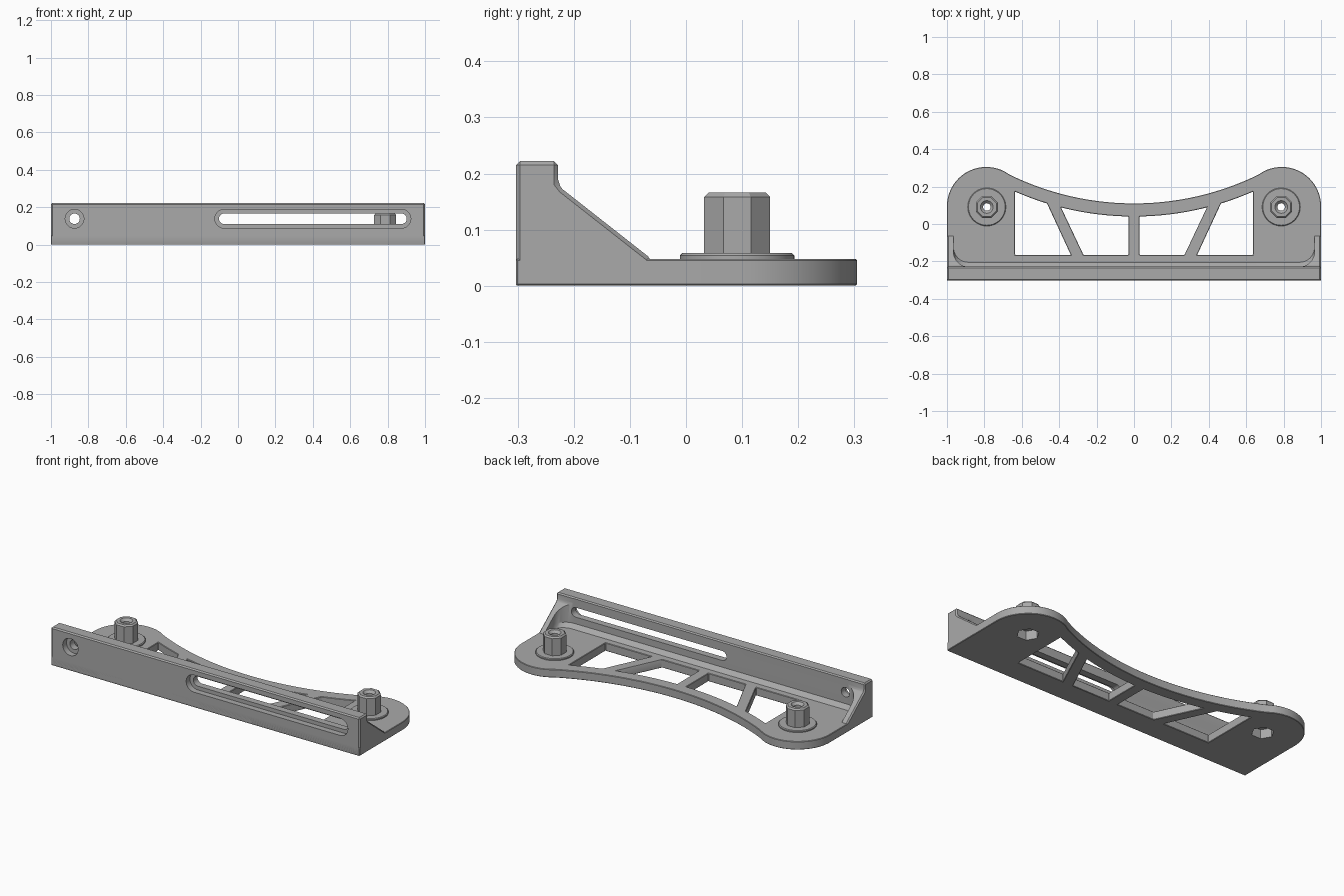
import bpy, bmesh
from math import sin, cos, pi, sqrt, atan2

if "Cube" in bpy.data.objects:
    bpy.data.objects.remove(bpy.data.objects["Cube"])

grey = bpy.data.materials.new("plain grey")
grey.use_nodes = True
grey.diffuse_color = (0.4, 0.4, 0.4, 1)
grey.node_tree.nodes["Principled BSDF"].inputs["Base Color"].default_value = (0.4, 0.4, 0.4, 1)


def loft(name, rings):
    """Closed solid through rings that have equal point counts."""
    bm = bmesh.new()
    vs = [[bm.verts.new(p) for p in ring] for ring in rings]
    n = len(vs[0])
    bm.faces.new(vs[0])
    bm.faces.new(vs[-1])
    for a, b in zip(vs, vs[1:]):
        for i in range(n):
            j = (i + 1) % n
            bm.faces.new((a[i], a[j], b[j], b[i]))
    bmesh.ops.recalc_face_normals(bm, faces=bm.faces)
    me = bpy.data.meshes.new(name)
    bm.to_mesh(me)
    bm.free()
    me.materials.append(grey)
    ob = bpy.data.objects.new(name, me)
    bpy.context.collection.objects.link(ob)
    return ob


def prism(name, pts, lo, hi, axis="z"):
    place = {"x": lambda p, h: (h, p[0], p[1]),
             "y": lambda p, h: (p[0], h, p[1]),
             "z": lambda p, h: (p[0], p[1], h)}[axis]
    return loft(name, [[place(p, h) for p in pts] for h in (lo, hi)])


def arc(cx, cy, r, a0, a1, n):
    return [(cx + r * cos(a0 + (a1 - a0) * i / n), cy + r * sin(a0 + (a1 - a0) * i / n))
            for i in range(n + 1)]


def polygon(cx, cy, r, n, turn=0.0):
    return arc(cx, cy, r, turn, turn + 2 * pi, n)[:-1]


def stacked(name, cx, cy, n, levels, turn=0.0):
    """Turned part from (radius, height) levels."""
    return loft(name, [[(x, y, z) for x, y in polygon(cx, cy, r, n, turn)] for r, z in levels])


def apply_modifier(ob, mod):
    bpy.context.view_layer.objects.active = ob
    bpy.ops.object.modifier_apply(modifier=mod.name)


def boolean(ob, other, operation="DIFFERENCE"):
    mod = ob.modifiers.new("boolean", "BOOLEAN")
    mod.operation, mod.object, mod.solver = operation, other, "EXACT"
    apply_modifier(ob, mod)
    bpy.data.objects.remove(other)


def chamfer(ob, width):
    mod = ob.modifiers.new("chamfer", "BEVEL")
    mod.width, mod.segments = width, 1
    mod.limit_method, mod.angle_limit = "ANGLE", 0.5
    apply_modifier(ob, mod)


# Key sizes
FRONT, WALL_BACK, FLOOR = -0.303, -0.228, 0.048
LX, LY, LR = 0.79, 0.095, 0.208      # rounded ear
ARC_R = 1.514                        # concave rear edge
ARC_Y = 0.11 + ARC_R
EDGE = 0.007

# Base plate: two ears joined by a concave rear edge
touch = atan2(ARC_Y - LY, -LX)
half = arc(LX, LY, LR + 0.002, 0, touch, 20)
half = [(min(x, 1.0), y) for x, y in half]
span = atan2(LX, ARC_Y - LY)
rear = arc(0, ARC_Y, ARC_R, -pi / 2 + span, -pi / 2 - span, 40)[1:-1]
outline = [(1, FRONT)] + half + rear + [(-x, y) for x, y in reversed(half)] + [(-1, FRONT)]
plate = prism("base_plate", outline, 0, FLOOR)

# Truss windows, mirrored left and right
WR = ARC_R + 0.07
for side in (1, -1):
    for t0, t1, b0, b1 in ((0.03, 0.39, 0.03, 0.27), (0.465, 0.637, 0.338, 0.637)):
        top = []
        for i in range(13):
            x = t1 + (t0 - t1) * i / 12
            top.append((side * x, ARC_Y - sqrt(WR * WR - x * x)))
        window = [(side * b0, -0.165), (side * b1, -0.165)] + top
        boolean(plate, prism("window_cutter", window, -0.1, 0.2))
chamfer(plate, EDGE)

# Front wall and sloping end gussets
profile = [(FRONT, 0), (FRONT, 0.222), (WALL_BACK, 0.222), (WALL_BACK, 0.182),
           (-0.22, 0.172), (-0.062, FLOOR), (-0.055, 0.02), (-0.055, 0)]
bracket = prism("front_wall", profile, -1, 1, "x")
chamfer(bracket, EDGE)


def pocket_ring(back, z):
    r, hx = 0.08, 0.965
    pts = arc(-hx + r, back + r, r, pi, 1.5 * pi, 10) + arc(hx - r, back + r, r, 1.5 * pi, 2 * pi, 10)
    return [(x, y, z) for x, y in pts + [(hx, 0.2), (-hx, 0.2)]]


back = WALL_BACK - 0.0005
boolean(bracket, loft("pocket_cutter", [pocket_ring(-0.205, -0.1), pocket_ring(-0.205, FLOOR),
                                        pocket_ring(back, FLOOR + 0.023), pocket_ring(back, 0.4)]))


# Stepped adjusting slot and stepped round hole
def slot(x0, x1, r):
    return arc(x1, 0.138, r, -pi / 2, pi / 2, 16) + arc(x0, 0.138, r, pi / 2, 1.5 * pi, 16)


for r, depth in ((0.05, FRONT + 0.035), (0.028, -0.1)):
    boolean(bracket, prism("slot_cutter", slot(-0.074, 0.874, r), -0.4, depth, "y"))
    boolean(bracket, prism("hole_cutter", polygon(-0.874, 0.138, r, 32), -0.4, depth, "y"))

# Mounting posts: round flange, eight-sided post, hexagonal nut recess below
PX, PY, C = 0.787, 0.091, cos(pi / 8)
for side, word in ((1, "left"), (-1, "right")):
    x = side * PX
    flange = stacked(word + "_flange", x, PY, 48,
                     [(0.102, 0.045), (0.102, 0.054), (0.098, 0.058), (0.06, 0.058)])
    post = stacked(word + "_post", x, PY, 8,
                   [(0.059 / C, 0.04), (0.059 / C, 0.158), (0.051 / C, 0.166)], pi / 8)
    for part in (flange, post, plate):
        boolean(part, stacked("bore_cutter", x, PY, 32,
                              [(0.02, -0.1), (0.02, 0.152), (0.036, 0.168), (0.036, 0.2)]))
        boolean(part, prism("nut_cutter", polygon(x, PY, 0.06, 6), -0.1, 0.053))

# Smooth curved faces, keep crisp edges
for ob in bpy.context.collection.objects:
    if ob.type == "MESH" and grey.name in ob.data.materials:
        bpy.ops.object.select_all(action="DESELECT")
        ob.select_set(True)
        bpy.context.view_layer.objects.active = ob
        bpy.ops.object.shade_smooth_by_angle(angle=0.45)
